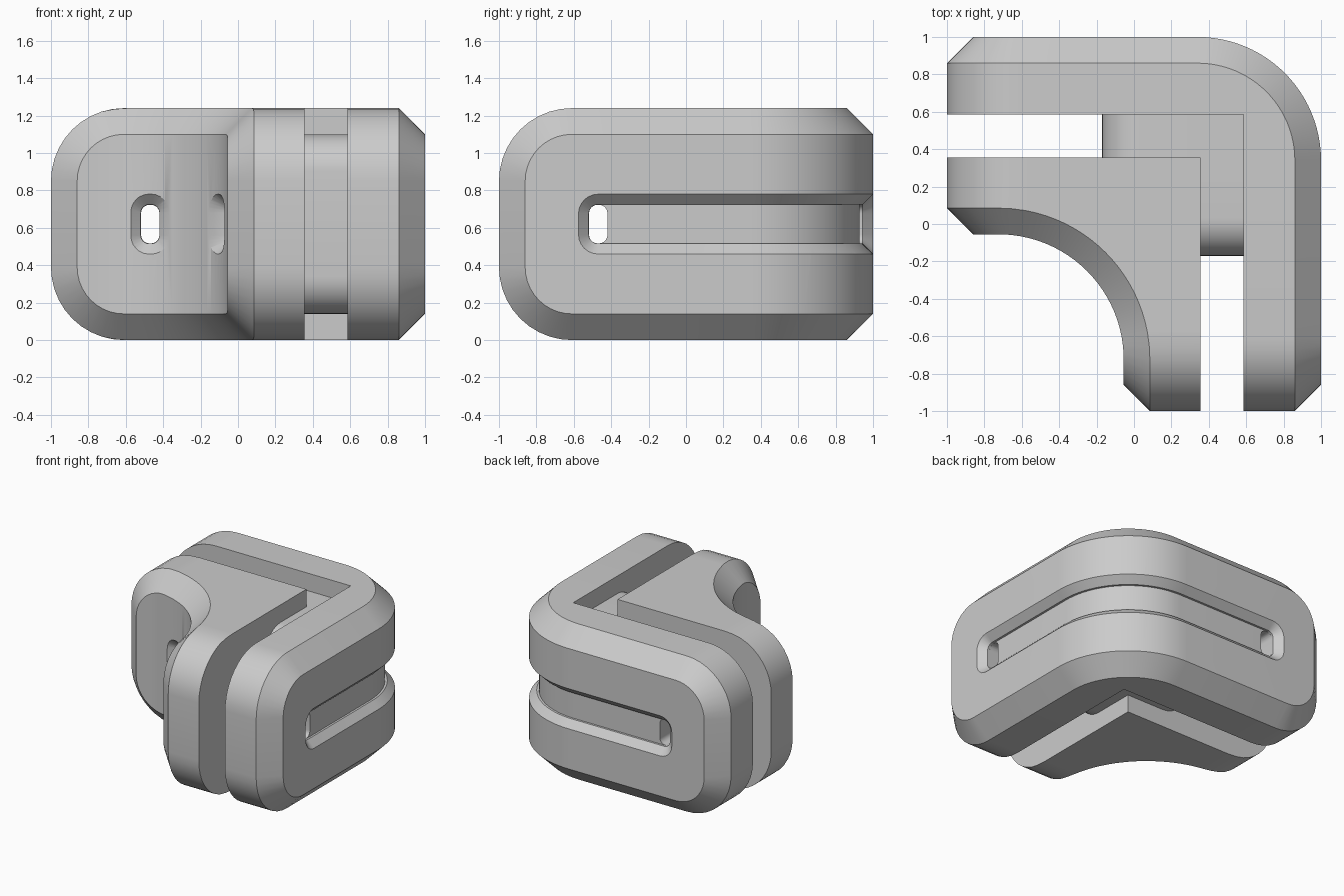
import bpy, bmesh, math

if "Cube" in bpy.data.objects:
    bpy.data.objects.remove(bpy.data.objects["Cube"])

H = 1.24           # height
ZC = H / 2
ARC = 24           # segments around the bend

grey = bpy.data.materials.new("plain grey")
grey.diffuse_color = (0.6, 0.6, 0.6, 1)
grey.use_nodes = True
grey.node_tree.nodes["Principled BSDF"].inputs["Base Color"].default_value = grey.diffuse_color


def columns(s0, s1, half, r, mids=(), n=10):
    """Rounded rectangle as columns (s, z_low, z_high)."""
    left = []
    for i in range(n + 1):
        a = math.pi / 2 * i / n
        h = half - r + r * math.sin(a)
        left.append((r - r * math.cos(a), h))
    cols = [(s0 + s, ZC - h, ZC + h) for s, h in left]
    cols += [(s, ZC - half, ZC + half) for s in mids]
    cols += [(s1 - s, ZC - h, ZC + h) for s, h in reversed(left)]
    return cols


def loft(name, loops):
    """Skin several column loops of 3D (low, high) pairs and cap both ends."""
    bm = bmesh.new()
    loops = [[(bm.verts.new(a), bm.verts.new(b)) for a, b in lp] for lp in loops]
    rings = [[c[0] for c in lp] + [c[1] for c in reversed(lp)] for lp in loops]
    for p, q in zip(rings, rings[1:]):
        for i in range(len(p)):
            j = (i + 1) % len(p)
            bm.faces.new((p[i], p[j], q[j], q[i]))
    for lp in (loops[0], loops[-1]):
        for c, d in zip(lp, lp[1:]):
            bm.faces.new((c[0], d[0], d[1], c[1]))
    bmesh.ops.remove_doubles(bm, verts=bm.verts, dist=1e-5)
    bmesh.ops.recalc_face_normals(bm, faces=bm.faces)
    me = bpy.data.meshes.new(name)
    bm.to_mesh(me)
    bm.free()
    me.materials.append(grey)
    ob = bpy.data.objects.new(name, me)
    bpy.context.collection.objects.link(ob)
    return ob


class Bend:
    """Straight, quarter arc, straight; depth d is measured into the part."""
    def __init__(self, y, r, sign):
        self.y, self.r, self.sign = y, r, sign
        self.c = y - r
        self.straight = self.c + 1
        self.length = 2 * self.straight + r * math.pi / 2
        self.mids = [self.straight + r * math.pi / 2 * i / ARC for i in range(ARC + 1)]

    def at(self, s, d):
        if s > self.length / 2 + 1e-9:
            x, y = self.at(self.length - s, d)
            return y, x
        if s <= self.straight:
            return s - 1, self.y + self.sign * d
        a = (s - self.straight) / self.r
        r = self.r + self.sign * d
        return self.c + r * math.sin(a), self.c + r * math.cos(a)

    def loop(self, cols, d):
        return [((*self.at(s, d), a), (*self.at(s, d), b)) for s, a, b in cols]


def jaw(name, bend, g):
    """Bent plate: chamfered curved face, flat L-shaped back at x = g, y = g."""
    L = bend.length
    mids = [m for m in bend.mids if 0.40 < m < L - 0.40]
    face = bend.loop(columns(0.14, L - 0.14, ZC - 0.14, 0.25, mids), 0)
    rim = bend.loop(columns(0, L, ZC, 0.39, mids), 0.14)

    def back(p):
        x, y, z = p
        if abs(x - y) < 1e-4:
            return g, g, z
        return (min(x, g), g, z) if y > x else (g, min(y, g), z)
    return loft(name, [face, rim, [(back(a), back(b)) for a, b in rim]])


def swap(loops, do):
    """Mirror across the x = y diagonal."""
    if not do:
        return loops
    return [[tuple((y, x, z) for x, y, z in c) for c in lp] for lp in loops]


def cut(ob, cutters):
    for c in cutters:
        m = ob.modifiers.new("cut", 'BOOLEAN')
        m.operation, m.solver, m.object = 'DIFFERENCE', 'EXACT', c
    bpy.context.view_layer.update()
    dg = bpy.context.evaluated_depsgraph_get()
    me = bpy.data.meshes.new_from_object(ob.evaluated_get(dg))
    ob.modifiers.clear()
    ob.data = me
    for c in cutters:
        bpy.data.objects.remove(c)


outer = Bend(1.0, 0.66, -1)
inner = Bend(-0.055, 0.67, 1)
outer_jaw = jaw("outer_jaw", outer, 0.585)
inner_jaw = jaw("inner_jaw", inner, 0.355)

# strap channel around the outer jaw, with chamfered edges
L = outer.length
tools = [loft("channel_cutter", [
    outer.loop(columns(0.37, L - 0.37, 0.215, 0.16, outer.mids, 6), -0.055),
    outer.loop(columns(0.48, L - 0.48, 0.105, 0.05, outer.mids, 6), 0.055),
    outer.loop(columns(0.48, L - 0.48, 0.105, 0.05, outer.mids, 6), 0.072)])]
# through holes at both channel ends
for m in (False, True):
    hole = columns(0.482, 0.58, 0.103, 0.045, (), 6)
    tools.append(loft("hole_cutter", swap(
        [outer.loop(hole, 0.064), outer.loop(hole, 0.5)], m)))
cut(outer_jaw, tools)


# countersunk strap holes in the inner jaw
def on_concave(cols, d):
    out = []
    for x, a, b in cols:
        y = inner.c + math.sqrt(inner.r ** 2 - max(x - inner.c, 0) ** 2) + d
        out.append(((x, y, a), (x, y, b)))
    return out


tools = []
for m in (False, True):
    wide = columns(-0.63, -0.31, 0.215, 0.15, (), 6)
    slim = columns(-0.52, -0.42, 0.105, 0.045, (), 6)
    tools.append(loft("hole_cutter", swap(
        [on_concave(wide, -0.055), on_concave(slim, 0.055), on_concave(slim, 0.7)], m)))
cut(inner_jaw, tools)

# core joining the two jaws, rounded at both exposed ends
parts = [outer_jaw, inner_jaw]
for m, name in ((False, "core_back_arm"), (True, "core_side_arm")):
    cols = columns(-0.17, 0.82, ZC - 0.14, 0.2)
    loops = [[((s, y, a), (s, y, b)) for s, a, b in cols] for y in (0.34, 0.60)]
    parts.append(loft(name, swap(loops, m)))

for ob in parts:
    bpy.ops.object.select_all(action='DESELECT')
    ob.select_set(True)
    bpy.context.view_layer.objects.active = ob
    bpy.ops.object.shade_smooth_by_angle(angle=math.radians(30))
